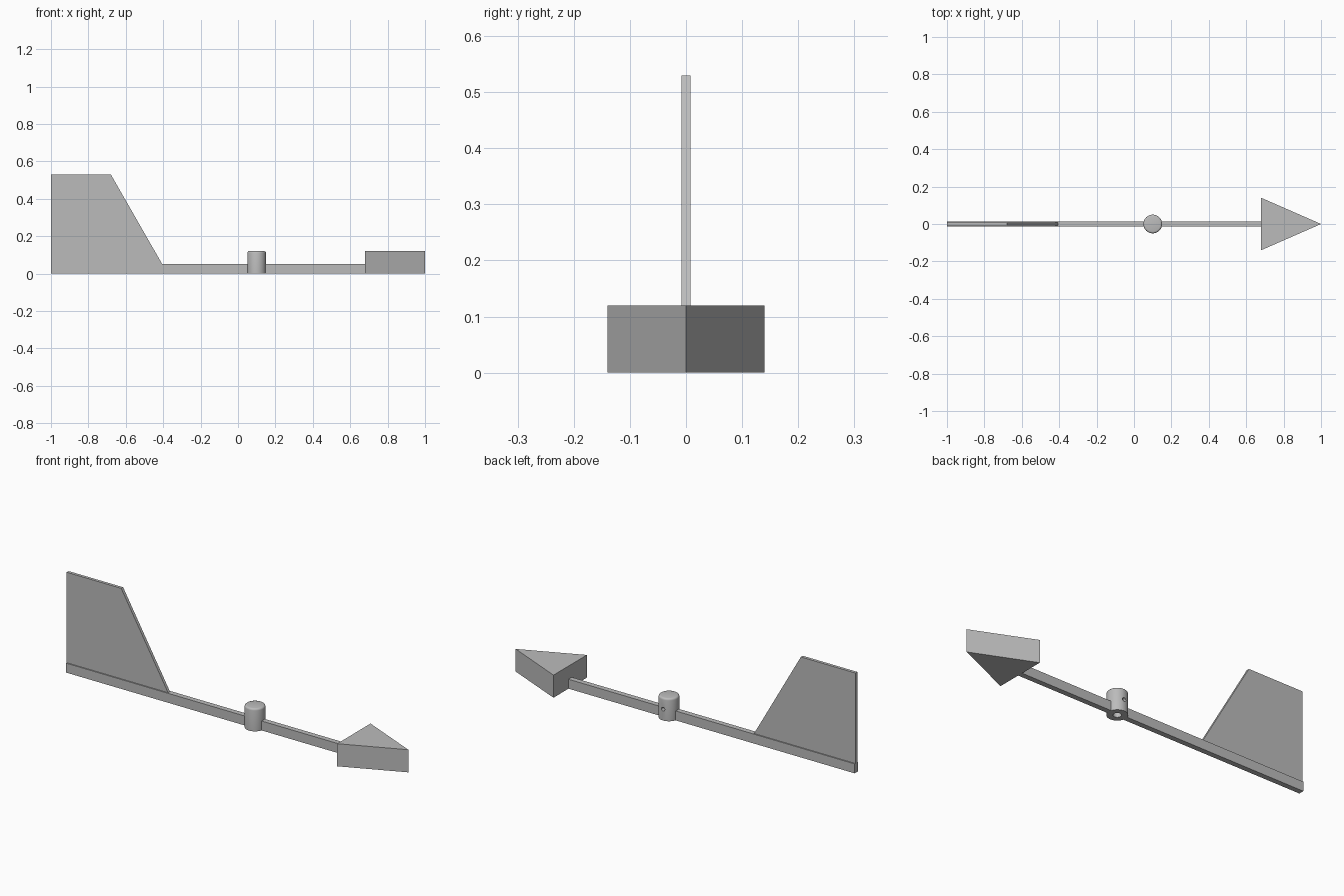
import bpy, bmesh, math

cube = bpy.data.objects.get("Cube")
if cube:
    bpy.data.objects.remove(cube, do_unlink=True)

grey = bpy.data.materials.new("plain grey")
grey.use_nodes = True
COLOUR = (0.5, 0.5, 0.5, 1)
grey.diffuse_color = COLOUR
grey.node_tree.nodes["Principled BSDF"].inputs["Base Color"].default_value = COLOUR


def prism(name, points, offset):
    """Extrude a closed 3D outline along an offset vector."""
    bm = bmesh.new()
    face = bm.faces.new([bm.verts.new(p) for p in points])
    out = bmesh.ops.extrude_face_region(bm, geom=[face])
    verts = [v for v in out["geom"] if isinstance(v, bmesh.types.BMVert)]
    bmesh.ops.translate(bm, verts=verts, vec=offset)
    bmesh.ops.recalc_face_normals(bm, faces=bm.faces)
    mesh = bpy.data.meshes.new(name)
    bm.to_mesh(mesh)
    bm.free()
    mesh.materials.append(grey)
    obj = bpy.data.objects.new(name, mesh)
    bpy.context.collection.objects.link(obj)
    return obj


def cylinder(name, radius, depth, location, sides, rotation=(0, 0, 0)):
    bpy.ops.mesh.primitive_cylinder_add(vertices=sides, radius=radius, depth=depth,
                                        location=location, rotation=rotation)
    obj = bpy.context.object
    obj.name = name
    obj.data.materials.append(grey)
    return obj


HUB_X, HUB_R, HEIGHT = 0.1, 0.05, 0.12
BAR_W, BAR_H = 0.014, 0.05
ARROW_X = 0.68

# Horizontal bar, in two lengths that meet the hub
for name, x0, x1 in (("tail_bar", -1, HUB_X - 0.04), ("nose_bar", HUB_X + 0.04, ARROW_X)):
    outline = [(x0, -BAR_W, 0), (x1, -BAR_W, 0), (x1, BAR_W, 0), (x0, BAR_W, 0)]
    prism(name, outline, (0, 0, BAR_H))

# Tail fin
FIN_W = 0.008
prism("tail_fin", [(x, -FIN_W, z) for x, z in
                   ((-1, BAR_H), (-0.405, BAR_H), (-0.68, 0.53), (-1, 0.53))],
      (0, 2 * FIN_W, 0))

# Arrow head
prism("arrow_head", [(ARROW_X, -0.14, 0), (1, 0, 0), (ARROW_X, 0.14, 0)], (0, 0, HEIGHT))

# Hub with a chamfered top, a bore from below and a screw hole at the back
hub = cylinder("hub", HUB_R, HEIGHT, (HUB_X, 0, HEIGHT / 2), 48)
bm = bmesh.new()
bm.from_mesh(hub.data)
rim = [e for e in bm.edges if all(v.co.z > 0 for v in e.verts)]
bmesh.ops.bevel(bm, geom=rim, offset=0.01, segments=3, profile=0.5, affect='EDGES')
bm.to_mesh(hub.data)
bm.free()

cutters = [
    cylinder("bore_cutter", 0.02, 0.18, (HUB_X, 0, 0), 32),
    cylinder("screw_hole_cutter", 0.01, 0.06, (HUB_X, 0.04, 0.06), 20, (math.pi / 2, 0, 0)),
]
for cutter in cutters:
    cut = hub.modifiers.new(cutter.name, 'BOOLEAN')
    cut.operation = 'DIFFERENCE'
    cut.solver = 'EXACT'
    cut.object = cutter

bpy.context.view_layer.objects.active = hub
for cutter in cutters:
    bpy.ops.object.modifier_apply(modifier=cutter.name)
    bpy.data.objects.remove(cutter, do_unlink=True)

bpy.ops.object.select_all(action='DESELECT')
hub.select_set(True)
bpy.context.view_layer.objects.active = hub
bpy.ops.object.shade_smooth_by_angle(angle=math.radians(35))
